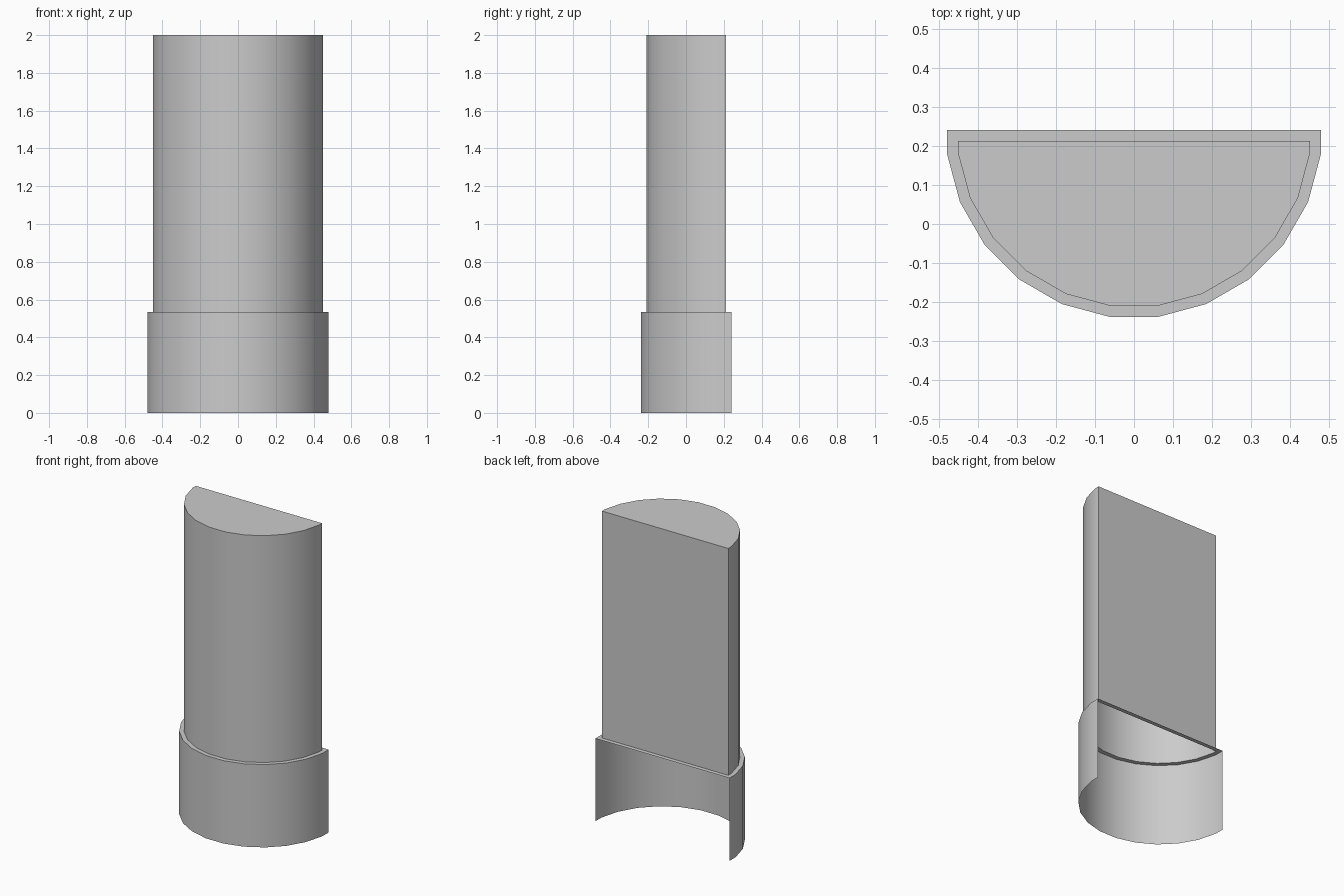
import bpy
from math import sin, cos, radians

if "Cube" in bpy.data.objects:
    bpy.data.objects.remove(bpy.data.objects["Cube"])

STEP = 15.0        # facet angle of a 24-sided round
R_OUT, R_IN = 0.483, 0.455
Y_C = 0.241        # centre of the rounds
Y_BACK_IN = 0.213  # flat back of the upper body
Z_RIM, Z_TOP = 0.535, 2.0


def half_round(radius, y_back, z):
    """Half-round profile, anticlockwise from back left to back right."""
    angles = [-82.5 + STEP * i for i in range(12)]
    pts = [(radius * sin(radians(a)), Y_C - radius * cos(radians(a)), z) for a in angles]
    x = pts[-1][0]
    return [(-x, y_back, z)] + pts + [(x, y_back, z)]


def make_object(name, verts, faces):
    mesh = bpy.data.meshes.new(name)
    mesh.from_pydata(verts, [], faces)
    obj = bpy.data.objects.new(name, mesh)
    bpy.context.collection.objects.link(obj)
    bpy.ops.object.select_all(action='DESELECT')
    obj.select_set(True)
    bpy.context.view_layer.objects.active = obj
    bpy.ops.object.shade_smooth_by_angle(angle=radians(30))
    return obj


def bridge(a, b, n, closed):
    """Quads between two profiles whose vertices start at a and b."""
    return [(a + i, a + (i + 1) % n, b + (i + 1) % n, b + i)
            for i in range(n if closed else n - 1)]


# Lower skirt: curved wall, open at the back and underneath, with a rim on top
bottom = half_round(R_OUT, Y_C, 0)
rim_out = half_round(R_OUT, Y_C, Z_RIM)
rim_in = half_round(R_IN, Y_BACK_IN, Z_RIM)
n = len(bottom)
make_object("lower_skirt", bottom + rim_out + rim_in,
            bridge(0, n, n, False) + bridge(n, 2 * n, n, True))

# Upper body: curved wall, flat back and flat top, hollow from below
top = half_round(R_IN, Y_BACK_IN, Z_TOP)
make_object("upper_body", rim_in + top,
            bridge(0, n, n, True) + [tuple(range(n, 2 * n))])
